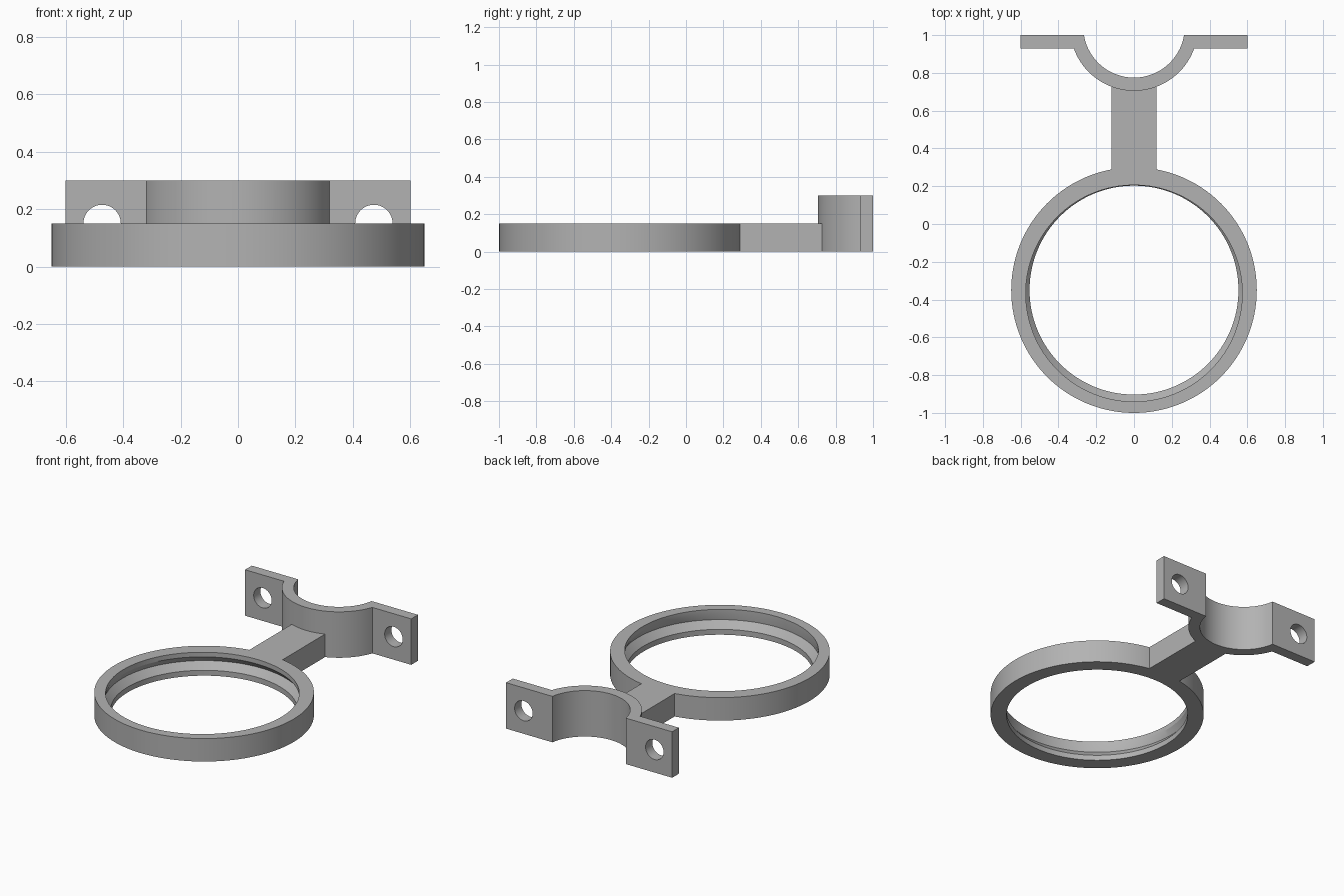
import bpy, bmesh
from math import sin, cos, pi, asin

if "Cube" in bpy.data.objects:
    bpy.data.objects.remove(bpy.data.objects["Cube"], do_unlink=True)

grey = bpy.data.materials.new("plain grey")
grey.use_nodes = True
grey.diffuse_color = (0.45, 0.45, 0.45, 1)
grey.node_tree.nodes["Principled BSDF"].inputs["Base Color"].default_value = grey.diffuse_color


def finish(name, bm):
    bmesh.ops.recalc_face_normals(bm, faces=bm.faces[:])
    mesh = bpy.data.meshes.new(name)
    bm.to_mesh(mesh)
    bm.free()
    mesh.materials.append(grey)
    obj = bpy.data.objects.new(name, mesh)
    bpy.context.collection.objects.link(obj)
    return obj


def loft(name, rings):
    """Bridge a closed sequence of equal-length point rings."""
    bm = bmesh.new()
    loops = [[bm.verts.new(p) for p in ring] for ring in rings]
    n = len(rings[0])
    for a, b in zip(loops, loops[1:] + loops[:1]):
        for i in range(n):
            j = (i + 1) % n
            bm.faces.new((a[i], a[j], b[j], b[i]))
    return finish(name, bm)


def prism(name, outline, height):
    """Extrude a plan outline upward from the ground."""
    bm = bmesh.new()
    face = bm.faces.new([bm.verts.new((x, y, 0)) for x, y in outline])
    top = bmesh.ops.extrude_face_region(bm, geom=[face])["geom"]
    bmesh.ops.translate(bm, vec=(0, 0, height),
                        verts=[v for v in top if isinstance(v, bmesh.types.BMVert)])
    return finish(name, bm)


def boolean(target, other, operation):
    mod = target.modifiers.new(operation.lower(), "BOOLEAN")
    mod.operation = operation
    mod.solver = "EXACT"
    mod.object = other
    bpy.context.view_layer.objects.active = target
    bpy.ops.object.modifier_apply(modifier=mod.name)
    bpy.data.objects.remove(other, do_unlink=True)


# Holder ring: offset upper opening, V-shaped inner groove, lower lip
def circle(r, cy, z, n=128):
    return [(r * cos(2 * pi * i / n), cy + r * sin(2 * pi * i / n), z) for i in range(n)]


RING_Y, MOUTH_Y = -0.35, -0.367
holder = loft("ring_holder", [
    circle(0.65, RING_Y, 0), circle(0.65, RING_Y, 0.15),
    circle(0.573, MOUTH_Y, 0.15), circle(0.573, MOUTH_Y, 0.12),
    circle(0.593, RING_Y, 0.08), circle(0.553, RING_Y, 0.035),
    circle(0.553, RING_Y, 0)])

# Half clamp with two flat flanges
CLAMP_Y = 1.0435


def arc(r, y_end, n=48):
    a = asin((y_end - CLAMP_Y) / r)
    start, end = pi - a, 2 * pi + a
    return [(r * cos(start + (end - start) * i / n),
             CLAMP_Y + r * sin(start + (end - start) * i / n)) for i in range(n + 1)]


outline = [(-0.6, 1), (-0.6, 0.93)] + arc(0.3385, 0.93) + [(0.6, 0.93), (0.6, 1)]
outline += arc(0.2685, 1)[::-1]
clamp = prism("half_clamp", outline, 0.3)

# Bolt holes through the flanges
for side in (-1, 1):
    bpy.ops.mesh.primitive_cylinder_add(vertices=48, radius=0.065, depth=0.3,
                                        location=(side * 0.473, 0.965, 0.15),
                                        rotation=(pi / 2, 0, 0))
    cutter = bpy.context.object
    cutter.name = "bolt_hole_cutter"
    cutter.hide_render = True
    cutter.data.materials.append(grey)
    boolean(clamp, cutter, "DIFFERENCE")

# Arm joining the ring and the clamp
arm = prism("arm", [(-0.12, 0.265), (0.12, 0.265), (0.12, 0.745), (-0.12, 0.745)], 0.15)
boolean(holder, arm, "UNION")
boolean(holder, clamp, "UNION")
holder.name = "clamp_ring_holder"

bpy.ops.object.select_all(action="DESELECT")
holder.select_set(True)
bpy.context.view_layer.objects.active = holder
bpy.ops.object.shade_smooth_by_angle(angle=pi / 7)
